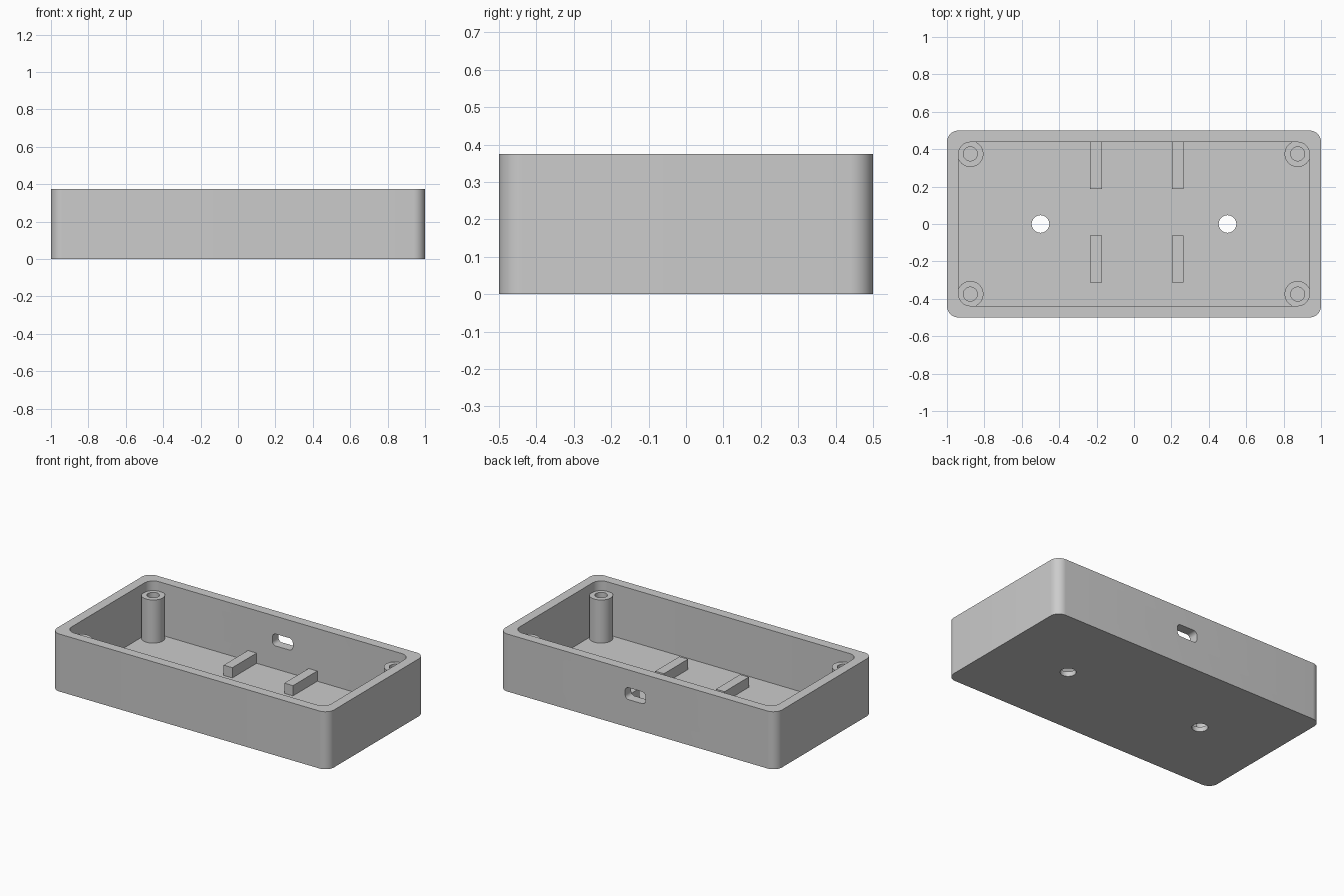
import bpy, bmesh
from math import cos, sin, pi, radians
from mathutils import Matrix

cube = bpy.data.objects.get("Cube")
if cube:
    bpy.data.objects.remove(cube, do_unlink=True)

HEIGHT, WALL, FLOOR = 0.375, 0.0625, 0.03125
OFFSET = 0.0156  # sideways shift of the board features

grey = bpy.data.materials.new("light grey plastic")
grey.use_nodes = True
grey.diffuse_color = (0.6, 0.6, 0.6, 1)
grey.node_tree.nodes["Principled BSDF"].inputs["Base Color"].default_value = grey.diffuse_color


def prism(name, width, depth, radius, z0, z1, steps=10, matrix=Matrix()):
    """Rounded rectangle extruded upward; a zero radius gives a plain box."""
    bm = bmesh.new()
    verts = []
    for corner, (sx, sy) in enumerate([(1, 1), (-1, 1), (-1, -1), (1, -1)]):
        cx, cy = sx * (width / 2 - radius), sy * (depth / 2 - radius)
        for i in range(steps + 1 if radius else 1):
            a = (corner + i / steps) * pi / 2
            verts.append(bm.verts.new((cx + radius * cos(a), cy + radius * sin(a), z0)))
    base = bm.faces.new(verts)
    top = bmesh.ops.extrude_face_region(bm, geom=[base])["geom"]
    moved = [v for v in top if isinstance(v, bmesh.types.BMVert)]
    bmesh.ops.translate(bm, verts=moved, vec=(0, 0, z1 - z0))
    bmesh.ops.remove_doubles(bm, verts=bm.verts, dist=1e-5)
    bmesh.ops.transform(bm, verts=bm.verts, matrix=matrix)
    bmesh.ops.recalc_face_normals(bm, faces=bm.faces)
    return finish(name, bm)


def cylinder(name, x, y, radius, z0, z1):
    bm = bmesh.new()
    bmesh.ops.create_cone(bm, cap_ends=True, segments=48, radius1=radius, radius2=radius,
                          depth=z1 - z0, matrix=Matrix.Translation((x, y, (z0 + z1) / 2)))
    return finish(name, bm)


def finish(name, bm):
    mesh = bpy.data.meshes.new(name)
    bm.to_mesh(mesh)
    bm.free()
    mesh.materials.append(grey)
    obj = bpy.data.objects.new(name, mesh)
    bpy.context.collection.objects.link(obj)
    return obj


def select(obj):
    bpy.ops.object.select_all(action='DESELECT')
    obj.select_set(True)
    bpy.context.view_layer.objects.active = obj


def cut(obj, cutter):
    cutter.hide_render = True
    mod = obj.modifiers.new("cut", 'BOOLEAN')
    mod.operation, mod.solver, mod.object = 'DIFFERENCE', 'EXACT', cutter
    select(obj)
    bpy.ops.object.modifier_apply(modifier=mod.name)
    bpy.data.objects.remove(cutter, do_unlink=True)


# Open tray with rounded corners
shell = prism("tray_shell", 2, 1, 0.0625, 0, HEIGHT)
cut(shell, prism("cavity", 2 - 2 * WALL, 1 - 2 * WALL, 0.0625, FLOOR, HEIGHT + 0.1))

# Mounting holes through the floor
for x in (-0.5, 0.5):
    cut(shell, cylinder("floor_hole", x, 0, 0.047, -0.1, 0.1))

# Rounded port slot through the back wall
port = Matrix.Translation((OFFSET, 0.47, 0.22)) @ Matrix.Rotation(radians(90), 4, 'X')
cut(shell, prism("port_slot", 0.147, 0.078, 0.025, -0.1, 0.1, 6, port))

# Hollow screw posts in the corners
parts = [shell]
for x, side in ((-0.875, "right"), (0.875, "left")):
    for y, end in ((-0.375, "front"), (0.375, "back")):
        post = cylinder(f"screw_post_{end}_{side}", x, y, 0.07, 0.02, HEIGHT - WALL)
        cut(post, cylinder("screw_hole", x, y, 0.0375, 0, HEIGHT))
        parts.append(post)

# Support ribs on the floor
for x, side in ((OFFSET - 0.219, "right"), (OFFSET + 0.219, "left")):
    for y, end in ((-0.1875, "front"), (0.3125, "back")):
        place = Matrix.Translation((x, y, 0))
        parts.append(prism(f"support_rib_{end}_{side}", 0.0625, 0.25, 0, 0.02, 0.098, matrix=place))

for part in parts:
    select(part)
    bpy.ops.object.shade_smooth_by_angle(angle=radians(30))
